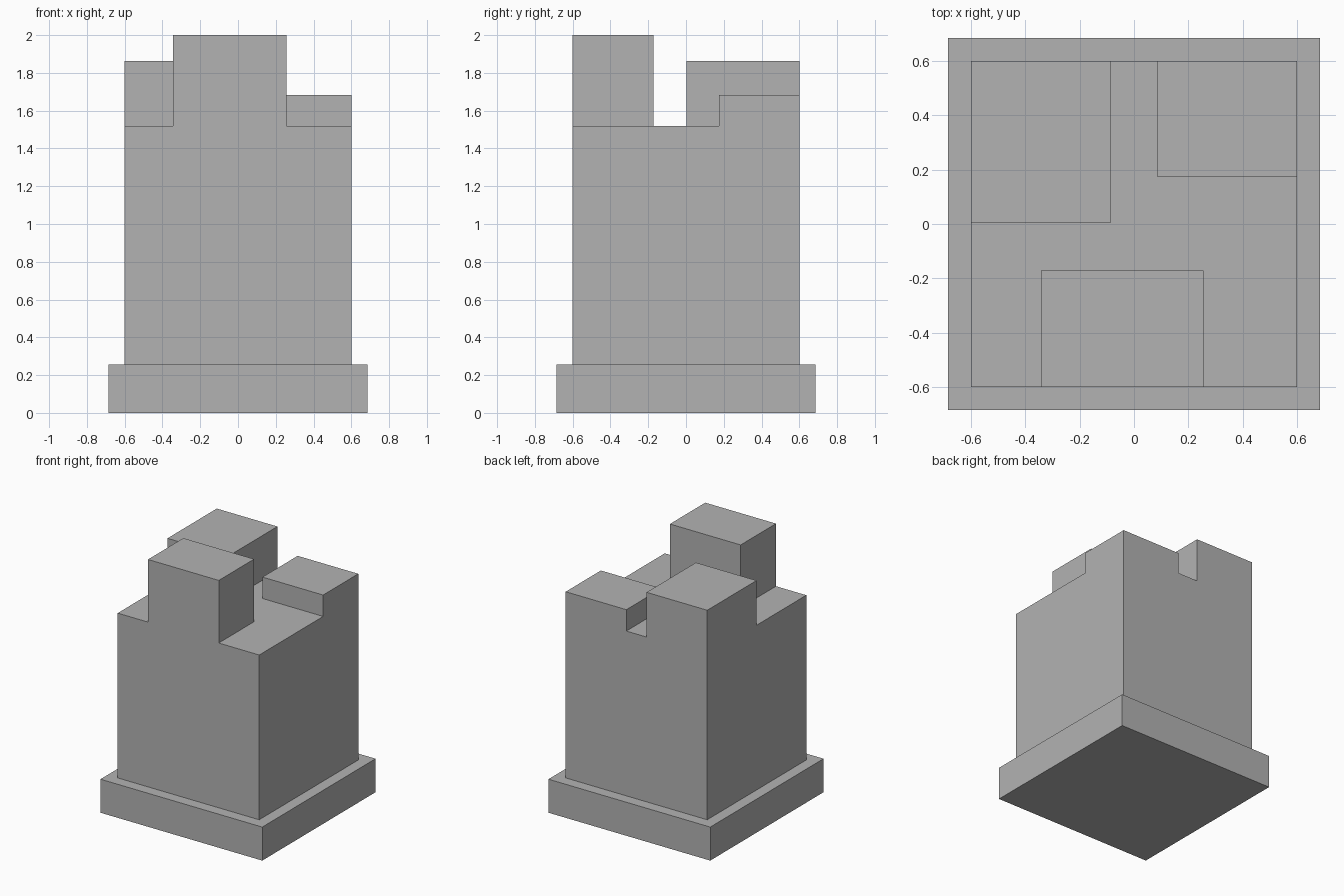
import bpy, bmesh
from mathutils import Vector

if "Cube" in bpy.data.objects:
    bpy.data.objects.remove(bpy.data.objects["Cube"])

stone = bpy.data.materials.new("grey stone")
stone.diffuse_color = (0.45, 0.45, 0.45, 1)
stone.use_nodes = True
stone.node_tree.nodes["Principled BSDF"].inputs["Base Color"].default_value = stone.diffuse_color


def box(name, lo, hi, open_bottom=False):
    """Axis-aligned block between two corners; the bottom is left out where it rests on another part."""
    lo, hi = Vector(lo), Vector(hi)
    bm = bmesh.new()
    bmesh.ops.create_cube(bm, size=1)
    for v in bm.verts:
        v.co = Vector([lo[i] if v.co[i] < 0 else hi[i] for i in range(3)])
    bm.normal_update()
    if open_bottom:
        under = [f for f in bm.faces if f.normal.z < -0.5]
        bmesh.ops.delete(bm, geom=under, context='FACES_ONLY')
    mesh = bpy.data.meshes.new(name)
    bm.to_mesh(mesh)
    bm.free()
    mesh.materials.append(stone)
    obj = bpy.data.objects.new(name, mesh)
    bpy.context.collection.objects.link(obj)
    return obj


BASE, HALF = 0.257, 0.6
ROOF = 1.52

# Plinth and tower body
box("plinth", (-0.686, -0.686, 0), (0.686, 0.686, BASE))
box("tower_body", (-HALF, -HALF, BASE), (HALF, HALF, ROOF), True)

# Three uneven battlements on the roof
box("front_battlement", (-0.343, -HALF, ROOF), (0.257, -0.172, 2.0), True)
box("back_left_battlement", (-HALF, 0.003, ROOF), (-0.086, HALF, 1.863), True)
box("back_right_battlement", (0.086, 0.174, ROOF), (HALF, HALF, 1.684), True)
